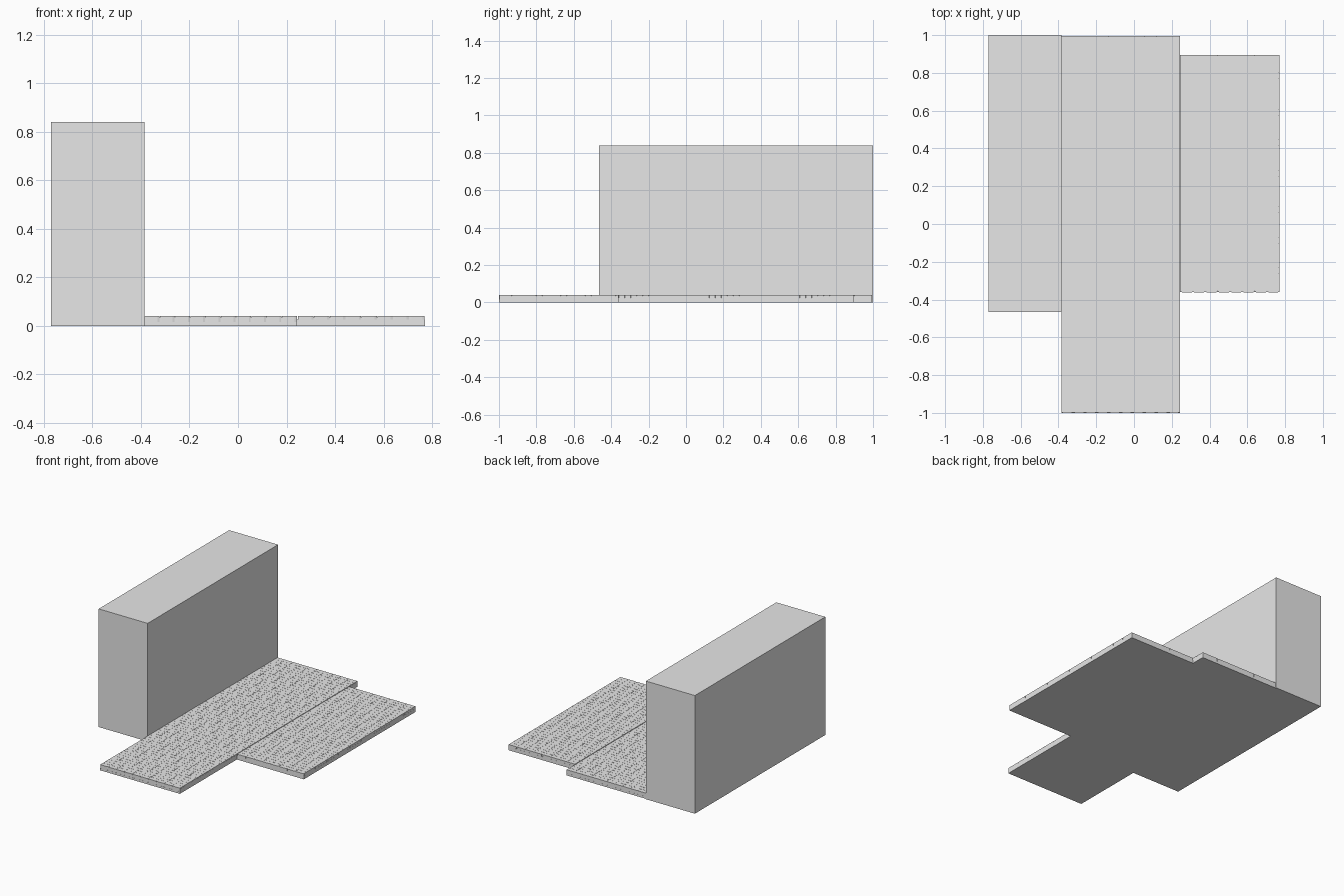
import bpy
import bmesh

cube = bpy.data.objects.get("Cube")
if cube:
    bpy.data.objects.remove(cube, do_unlink=True)

# One plain grey for everything
grey = bpy.data.materials.new("light_grey")
grey.use_nodes = True
colour = (0.8, 0.8, 0.8, 1)
grey.diffuse_color = colour
grey.node_tree.nodes["Principled BSDF"].inputs["Base Color"].default_value = colour


def finish(bm, name):
    bmesh.ops.recalc_face_normals(bm, faces=bm.faces)
    mesh = bpy.data.meshes.new(name)
    bm.to_mesh(mesh)
    bm.free()
    mesh.materials.append(grey)
    obj = bpy.data.objects.new(name, mesh)
    bpy.context.collection.objects.link(obj)
    return obj


def add_prism(bm, outline, z0, z1):
    """Extrude a flat outline between two heights."""
    low = [bm.verts.new((x, y, z0)) for x, y in outline]
    high = [bm.verts.new((x, y, z1)) for x, y in outline]
    bm.faces.new(low)
    bm.faces.new(high)
    for i in range(len(low)):
        j = (i + 1) % len(low)
        bm.faces.new((low[i], low[j], high[j], high[i]))


def box(name, x0, x1, y0, y1, z0, z1):
    bm = bmesh.new()
    add_prism(bm, [(x0, y0), (x1, y0), (x1, y1), (x0, y1)], z0, z1)
    return finish(bm, name)


def paving(name, x0, x1, y0, y1, columns, rows, z0, z1):
    """Interlocking stones: each has a wave on its front and back edges."""
    bm = bmesh.new()
    w, d = (x1 - x0) / columns, (y1 - y0) / rows
    gap, wave = 0.001, 0.003
    for c in range(columns):
        for r in range(rows):
            left, right = x0 + c * w + gap / 2, x0 + (c + 1) * w - gap / 2
            front, back = y0 + r * d + gap / 2, y0 + (r + 1) * d - gap / 2
            # The outer edge of the last row stays straight
            top = 0 if r == rows - 1 else wave
            a, b = left + 0.15 * w, right - 0.15 * w
            outline = [(left, front + wave), (a, front), (b, front),
                       (right, front + wave), (right, back + top),
                       (b, back), (a, back), (left, back + top)]
            add_prism(bm, outline, z0, z1)
    return finish(bm, name)


# House block
box("building_block", -0.77, -0.385, -0.465, 1.0, 0, 0.84)

# Long walkway: base slab, bedding and stones
box("walkway_base", -0.385, 0.243, -1.0, 0.995, 0, 0.015)
box("walkway_bedding", -0.385, 0.243, -0.997, 0.992, 0.015, 0.034)
paving("walkway_stones", -0.385, 0.243, -1.0, 0.995, 10, 61, 0.015, 0.04)

# Side terrace: base slab and stones
box("terrace_base", 0.243, 0.77, -0.36, 0.895, 0, 0.025)
box("terrace_bedding", 0.247, 0.768, -0.355, 0.892, 0.025, 0.034)
paving("terrace_stones", 0.247, 0.77, -0.363, 0.895, 8, 39, 0.025, 0.04)
